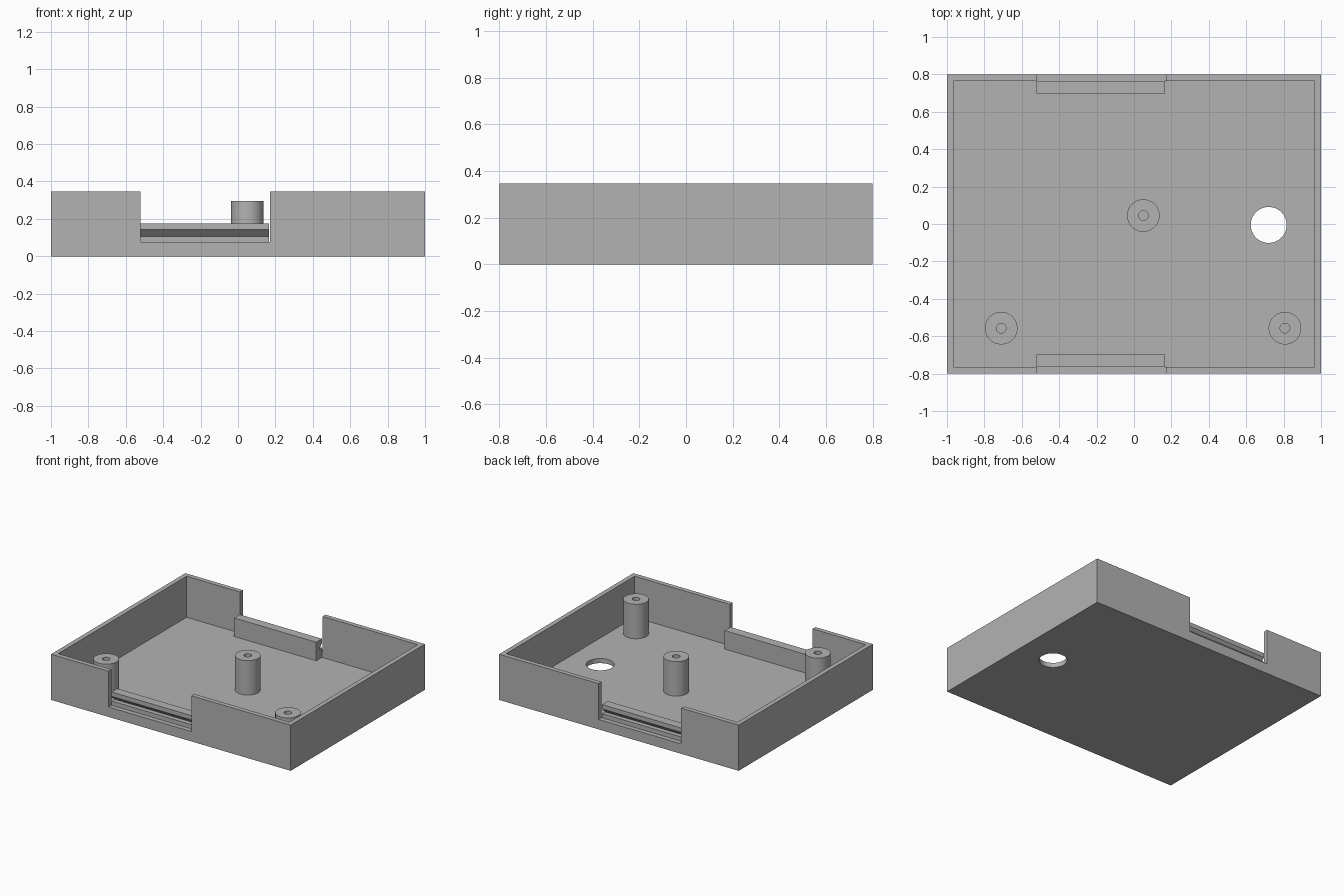
import bpy, bmesh, math

cube = bpy.data.objects.get("Cube")
if cube:
    bpy.data.objects.remove(cube, do_unlink=True)

grey = bpy.data.materials.new("plain grey")
grey.use_nodes = True
COLOUR = (0.45, 0.45, 0.45, 1)
grey.diffuse_color = COLOUR
grey.node_tree.nodes["Principled BSDF"].inputs["Base Color"].default_value = COLOUR

HEIGHT, FLOOR, WALL = 0.345, 0.035, 0.035
HALF_X, HALF_Y = 1.0, 0.8
IN_X, IN_Y = HALF_X - WALL, HALF_Y - WALL
NOTCH_X0, NOTCH_X1, NOTCH_Z = -0.52, 0.17, 0.075


def finish(name, bm):
    bmesh.ops.recalc_face_normals(bm, faces=bm.faces)
    mesh = bpy.data.meshes.new(name)
    bm.to_mesh(mesh)
    bm.free()
    mesh.materials.append(grey)
    obj = bpy.data.objects.new(name, mesh)
    bpy.context.collection.objects.link(obj)
    return obj


def box(name, x0, x1, y0, y1, z0, z1):
    bm = bmesh.new()
    bmesh.ops.create_cube(bm, size=1)
    for v in bm.verts:
        v.co = (x1 if v.co.x > 0 else x0, y1 if v.co.y > 0 else y0, z1 if v.co.z > 0 else z0)
    return finish(name, bm)


def cylinder(name, x, y, radius, z0, z1, sides=64):
    bm = bmesh.new()
    bmesh.ops.create_cone(bm, cap_ends=True, segments=sides, radius1=radius,
                          radius2=radius, depth=z1 - z0)
    bmesh.ops.translate(bm, verts=bm.verts, vec=(x, y, (z0 + z1) / 2))
    return finish(name, bm)


def select_only(obj):
    bpy.ops.object.select_all(action='DESELECT')
    obj.select_set(True)
    bpy.context.view_layer.objects.active = obj


def cut(obj, cutter):
    select_only(obj)
    mod = obj.modifiers.new("cut", 'BOOLEAN')
    mod.operation, mod.solver, mod.object = 'DIFFERENCE', 'EXACT', cutter
    bpy.ops.object.modifier_apply(modifier=mod.name)
    bpy.data.objects.remove(cutter, do_unlink=True)


def smooth(obj):
    select_only(obj)
    bpy.ops.object.shade_smooth_by_angle(angle=math.radians(30))


# Open tray with a notch in the front and back walls and a round floor hole
tray = box("tray", -HALF_X, HALF_X, -HALF_Y, HALF_Y, 0, HEIGHT)
cut(tray, box("cavity_cutter", -IN_X, IN_X, -IN_Y, IN_Y, FLOOR, 1))
for side in (-1, 1):
    ys = sorted((side * (IN_Y - 0.01), side * 1.0))
    cut(tray, box("notch_cutter", NOTCH_X0, NOTCH_X1, *ys, NOTCH_Z, 1))
cut(tray, cylinder("hole_cutter", 0.72, -0.005, 0.096, -0.1, 0.1))
smooth(tray)

# Latch bars behind the notches, each with a sloped groove facing outwards
PROFILE = [(0.697, FLOOR), (IN_Y, FLOOR), (IN_Y, 0.107), (IN_Y - 0.035, 0.107),
           (IN_Y, 0.142), (IN_Y, 0.175), (0.697, 0.175)]
for name, side in (("front_latch_bar", -1), ("back_latch_bar", 1)):
    bm = bmesh.new()
    face = bm.faces.new([bm.verts.new((NOTCH_X0, side * y, z)) for y, z in PROFILE])
    ext = bmesh.ops.extrude_face_region(bm, geom=[face], use_keep_orig=True)
    moved = [g for g in ext["geom"] if isinstance(g, bmesh.types.BMVert)]
    bmesh.ops.translate(bm, verts=moved, vec=(NOTCH_X1 - 0.005 - NOTCH_X0, 0, 0))
    finish(name, bm)

# Screw posts with blind pilot holes
for name, x, y in (("centre_post", 0.05, 0.045), ("right_front_post", -0.71, -0.557),
                   ("left_front_post", 0.807, -0.557)):
    post = cylinder(name, x, y, 0.087, FLOOR, 0.295)
    cut(post, cylinder("pilot_cutter", x, y, 0.026, FLOOR + 0.01, 0.5, 32))
    smooth(post)
